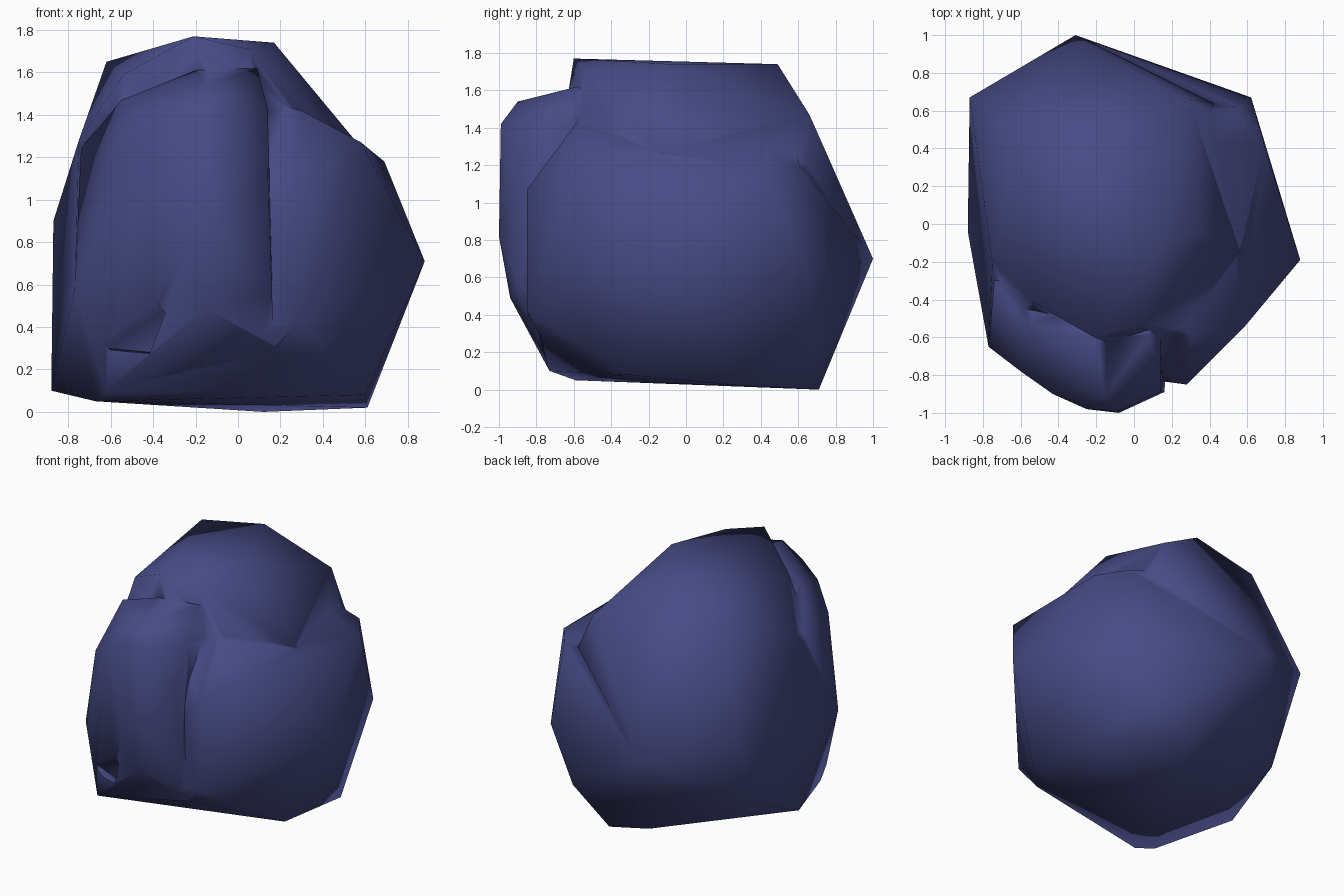
import bpy
import bmesh
import math

stone = bpy.data.materials.new("slate_blue_stone")
stone.diffuse_color = (0.062, 0.07, 0.235, 1.0)


def hull(name, points):
    """Make a faceted lump as the convex shell of a few corner points."""
    bm = bmesh.new()
    for p in points:
        bm.verts.new(p)
    bmesh.ops.convex_hull(bm, input=bm.verts[:])
    loose = [v for v in bm.verts if not v.link_faces]
    bmesh.ops.delete(bm, geom=loose, context='VERTS')
    bmesh.ops.recalc_face_normals(bm, faces=bm.faces[:])
    me = bpy.data.meshes.new(name)
    bm.to_mesh(me)
    bm.free()
    me.materials.append(stone)
    ob = bpy.data.objects.new(name, me)
    bpy.context.collection.objects.link(ob)
    return ob


def combine(target, other, operation):
    mod = target.modifiers.new(operation.lower(), 'BOOLEAN')
    mod.operation = operation
    mod.solver = 'EXACT'
    mod.object = other
    bpy.context.view_layer.objects.active = target
    bpy.ops.object.modifier_apply(modifier=mod.name)
    bpy.data.objects.remove(other, do_unlink=True)


# main boulder, with its right shoulder
boulder = hull("boulder", [
    # shoulders
    (0.55, 0.61, 1.19), (0.69, 0.42, 1.18), (0.58, -0.55, 1.27),
    (0.30, -0.59, 1.42), (-0.75, -0.20, 1.28),
    (-0.62, 0.47, 1.65), (-0.54, -0.41, 1.59),
    # girth
    (0.88, -0.19, 0.71), (0.62, 0.67, 0.60), (-0.31, 1.00, 0.70),
    (-0.87, 0.67, 0.90), (-0.77, -0.65, 0.57),
    (0.28, -0.85, 1.07), (0.28, -0.85, 0.42),
    # lower back corners
    (-0.85, 0.40, 0.30), (0.42, 0.70, 0.22),
    # base
    (0.18, -0.78, 0.29), (0.60, -0.32, 0.08), (0.61, 0.31, 0.02),
    (0.12, 0.71, 0.00), (-0.15, 0.64, 0.03), (-0.88, -0.04, 0.10),
    (-0.67, -0.59, 0.05), (-0.62, -0.73, 0.10),
])

# crown, stepping down to the right shoulder
crown = hull("crown", [
    (-0.21, -0.60, 1.77), (0.05, -0.53, 1.71), (0.17, -0.08, 1.74),
    (-0.13, 0.49, 1.74), (-0.62, 0.47, 1.65), (-0.54, -0.41, 1.59),
    (0.29, 0.66, 1.47), (0.36, -0.05, 1.51), (0.28, -0.57, 1.40),
    (0.56, -0.15, 1.27), (0.42, 0.64, 1.20), (-0.31, 1.00, 0.70),
    (-0.50, -0.30, 1.00), (0.15, -0.74, 0.90), (0.30, 0.40, 0.80),
])
combine(boulder, crown, 'UNION')

# raised front lobe, leaving a groove on its right and a ledge on top
lobe = hull("front_lobe", [
    (-0.15, -0.90, 1.54), (-0.25, -0.98, 1.40), (-0.08, -0.99, 1.42),
    (-0.43, -0.90, 1.33), (-0.60, -0.78, 1.18), (-0.77, -0.65, 0.57),
    (-0.08, -1.00, 0.82), (-0.25, -0.97, 0.75), (-0.15, -0.94, 0.49),
    (0.14, -0.89, 1.15), (0.16, -0.89, 0.55), (0.17, -0.79, 0.30),
    (-0.62, -0.73, 0.10), (-0.20, -0.62, 1.61),
    (0.14, -0.77, 1.43), (0.09, -0.58, 1.62), (-0.55, -0.54, 1.47),
    (-0.74, -0.30, 1.24),
    (0.14, -0.30, 1.35), (-0.50, -0.30, 1.40),
    (0.10, -0.30, 0.40), (-0.60, -0.30, 0.40),
])
combine(boulder, lobe, 'UNION')

# shallow chipped pocket low on the front left
chip = hull("chip_cutter", [
    (-0.32, -0.86, 0.50), (-0.62, -0.70, 0.30), (-0.40, -0.78, 0.28),
    (-0.70, -1.00, 0.55), (-0.50, -1.05, 0.25),
])
chip.hide_render = True
combine(boulder, chip, 'DIFFERENCE')

# soft shading with only the hard breaks kept
bpy.ops.object.select_all(action='DESELECT')
boulder.select_set(True)
bpy.context.view_layer.objects.active = boulder
bpy.ops.object.shade_smooth_by_angle(angle=math.radians(80))
